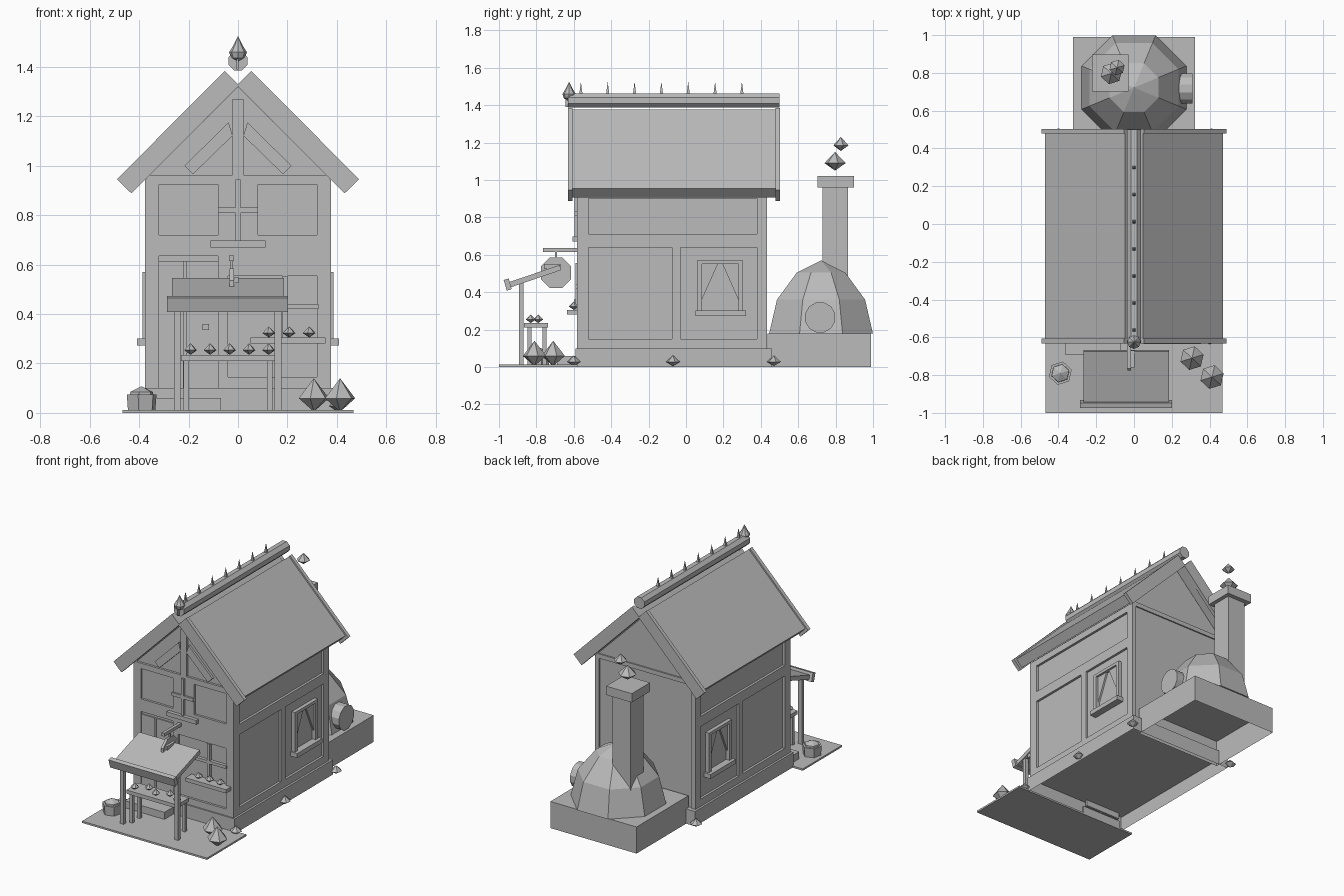
import bpy, bmesh, math
from mathutils import Matrix, Vector

old = bpy.data.objects.get("Cube")
if old:
    bpy.data.objects.remove(old, do_unlink=True)

GREY = (0.5, 0.5, 0.5, 1)
mat = bpy.data.materials.new("plain grey")
mat.use_nodes = True
mat.diffuse_color = GREY
mat.node_tree.nodes["Principled BSDF"].inputs["Base Color"].default_value = GREY


def finish(name, bm):
    bmesh.ops.recalc_face_normals(bm, faces=bm.faces)
    mesh = bpy.data.meshes.new(name)
    bm.to_mesh(mesh)
    bm.free()
    mesh.materials.append(mat)
    ob = bpy.data.objects.new(name, mesh)
    bpy.context.collection.objects.link(ob)
    return ob


def box(name, x0, x1, y0, y1, z0, z1, open_bottom=False):
    bm = bmesh.new()
    size = Matrix.Diagonal((x1 - x0, y1 - y0, z1 - z0, 1))
    mid = Matrix.Translation(((x0 + x1) / 2, (y0 + y1) / 2, (z0 + z1) / 2))
    bmesh.ops.create_cube(bm, size=1, matrix=mid @ size)
    if open_bottom:
        low = [f for f in bm.faces if f.calc_center_median().z < z0 + 0.001]
        bmesh.ops.delete(bm, geom=low, context='FACES_ONLY')
    return finish(name, bm)


def prism(name, points, depth, axis='y'):
    """Extrude a 2D profile: (x, z) along y, or (y, z) along x."""
    bm = bmesh.new()
    a, b = depth
    place = (lambda p, d: (p[0], d, p[1])) if axis == 'y' else (lambda p, d: (d, p[0], p[1]))
    face = bm.faces.new([bm.verts.new(place(p, a)) for p in points])
    ext = bmesh.ops.extrude_face_region(bm, geom=[face])
    shift = Vector((0, b - a, 0)) if axis == 'y' else Vector((b - a, 0, 0))
    bmesh.ops.translate(bm, vec=shift, verts=[v for v in ext["geom"] if isinstance(v, bmesh.types.BMVert)])
    return finish(name, bm)


def lathe(name, rings, centre, sides, turn=0.0):
    """Stack polygon rings of (radius, z); zero radius closes to a point."""
    bm = bmesh.new()
    loops = []
    for r, z in rings:
        count = sides if r else 1
        loops.append([bm.verts.new((centre[0] + r * math.cos(turn + math.tau * i / sides),
                                    centre[1] + r * math.sin(turn + math.tau * i / sides), z))
                      for i in range(count)])
    for lo, hi in zip(loops, loops[1:]):
        for i in range(sides):
            j = (i + 1) % sides
            if len(lo) == 1:
                bm.faces.new((lo[0], hi[j], hi[i]))
            elif len(hi) == 1:
                bm.faces.new((lo[i], lo[j], hi[0]))
            else:
                bm.faces.new((lo[i], lo[j], hi[j], hi[i]))
    for loop in (loops[0], loops[-1]):
        if len(loop) > 1:
            bm.faces.new(loop)
    return finish(name, bm)


def gem(name, x, y, z0, z1, r, sides=6, waist=0.4):
    return lathe(name, [(0, z0), (r, z0 + (z1 - z0) * waist), (0, z1)], (x, y), sides, 0.3)


def disc(name, centre, r, depth, axis, sides=8):
    pts = [(centre[0] + r * math.cos(math.tau * (i + 0.5) / sides),
            centre[1] + r * math.sin(math.tau * (i + 0.5) / sides)) for i in range(sides)]
    return prism(name, pts, depth, axis)


# Ground, plinth and house body
box("ground_plate", -0.468, 0.468, -1, -0.58, 0, 0.012)
box("plinth", -0.39, 0.39, -0.592, 0.46, 0, 0.1, True)
prism("house_body", [(-0.36, 0.1), (0.36, 0.1), (0.36, 0.96), (0, 1.32), (-0.36, 0.96)], (-0.568, 0.425))

# Roof: slabs, verge boards, ridge pole and spikes
for s, side in ((1, "left"), (-1, "right")):
    slab = [(0.047, 1.376), (0.47, 0.953), (0.425, 0.907), (0.001, 1.33)]
    prism(side + "_roof_slab", [(s * x, z) for x, z in slab], (-0.61, 0.48))
    board = [(0.053, 1.384), (0.49, 0.946), (0.431, 0.888), (-0.004, 1.326)]
    for end, d in (("front", (-0.632, -0.606)), ("back", (0.478, 0.503))):
        prism(f"{side}_{end}_verge_board", [(s * x, z) for x, z in board], d)
disc("ridge_pole", (0, 1.424), 0.041, (-0.632, 0.5), 'y')
for i in range(7):
    lathe("ridge_spike", [(0.013, 1.455), (0, 1.525)], (0, -0.562 + 0.1435 * i), 4, math.pi / 4)
lathe("finial_ball", [(0, 1.42), (0.028, 1.437), (0.036, 1.46), (0.02, 1.485), (0, 1.525)], (0, -0.625), 8)
box("finial_peg", -0.007, 0.003, -0.645, -0.625, 1.39, 1.45)

# Timber frame on the side walls, with window, drapes and sill
for s, side in ((1, "left"), (-1, "right")):
    def wall_box(name, y0, y1, z0, z1, inner=0.355, outer=0.376):
        box(f"{side}_{name}", min(s * inner, s * outer), max(s * inner, s * outer), y0, y1, z0, z1)
    for y0, y1 in ((-0.583, -0.52), (0.38, 0.433)):
        wall_box("corner_post", y0, y1, 0.1, 0.945)
    wall_box("middle_post", -0.075, -0.03, 0.1, 0.64)
    for z0, z1 in ((0.1, 0.15), (0.64, 0.71), (0.9, 0.945)):
        wall_box("wall_rail", -0.52, 0.38, z0, z1)
    for y0, y1 in ((0.06, 0.085), (0.28, 0.305)):
        wall_box("window_jamb", y0, y1, 0.3, 0.57, outer=0.386)
    wall_box("window_head", 0.085, 0.28, 0.55, 0.57, outer=0.386)
    wall_box("window_sill", 0.05, 0.32, 0.272, 0.302, outer=0.408)
    for y, mid in ((0.085, 0.17), (0.28, 0.195)):
        prism(side + "_drape", [(y, 0.55), (mid, 0.55), (y, 0.36)], (s * 0.358, s * 0.372), 'x')


# Front timber frame
def front(name, x0, x1, z0, z1, y=-0.583):
    return box(name, x0, x1, y, -0.56, z0, z1)


for s in (1, -1):
    front("front_corner_post", min(s * 0.32, s * 0.376), max(s * 0.32, s * 0.376), 0.1, 0.945)
    brace = [(0.038, 1.176), (0.178, 1.036), (0.217, 1.0), (0.18, 0.965), (0.022, 1.122)]
    brace[1:4] = [(0.217, 1.0), (0.182, 0.966)]
    prism("gable_brace", [(s * x, z) for x, z in brace], (-0.583, -0.56))
front("gable_beam", -0.37, 0.37, 0.925, 0.962)
front("gable_post", -0.022, 0.022, 0.962, 1.27)
front("middle_beam", -0.32, 0.32, 0.635, 0.72)
front("upper_window", -0.08, 0.08, 0.72, 0.925)
front("upper_window_upright", -0.01, 0.01, 0.695, 0.945, -0.595)
front("upper_window_bar", -0.08, 0.08, 0.81, 0.832, -0.595)
front("upper_window_sill", -0.112, 0.112, 0.67, 0.698, -0.607)
front("door_post", -0.08, -0.04, 0.1, 0.635)
front("door_panel", -0.345, -0.08, 0.06, 0.615, -0.576)
front("door_strap", -0.222, -0.207, 0.06, 0.615, -0.583)
front("door_knob", -0.143, -0.118, 0.335, 0.36, -0.598)
front("lower_window_head", -0.04, 0.32, 0.555, 0.635)
front("lower_window_foot", -0.04, 0.32, 0.1, 0.145)
front("lower_window_upright", 0.18, 0.2, 0.305, 0.555, -0.59)
front("lower_window_bar", 0.07, 0.325, 0.42, 0.44, -0.59)
front("window_shelf", 0.05, 0.355, 0.28, 0.305, -0.635)
for x in (0.125, 0.207, 0.288):
    gem("shelf_bun", x, -0.6, 0.305, 0.35, 0.027)
box("door_step", -0.365, -0.068, -0.69, -0.58, 0.01, 0.06)

# Back timber frame
for x in (-0.376, 0.346):
    box("back_corner_post", x, x + 0.03, 0.42, 0.434, 0.1, 0.945)
box("back_beam", -0.37, 0.37, 0.42, 0.434, 0.93, 0.96)

# Hanging sign
box("sign_arm", -0.036, -0.016, -0.765, -0.575, 0.615, 0.637)
box("sign_hanger", -0.03, -0.02, -0.70, -0.69, 0.58, 0.62)
disc("sign_disc", (-0.695, 0.503), 0.088, (-0.034, -0.016), 'x')
roll = box("sign_pointer", -0.02, 0.002, -0.76, -0.67, 0.525, 0.55)

# Market stall with awning, table and goods
prism("awning", [(-0.965, 0.448), (-0.675, 0.545), (-0.668, 0.518), (-0.955, 0.42)], (-0.267, 0.186), 'x')
prism("awning_valance", [(-0.975, 0.465), (-0.948, 0.473), (-0.932, 0.417), (-0.958, 0.408)], (-0.287, 0.202), 'x')
for x in (-0.26, 0.148):
    box("awning_post", x, x + 0.028, -0.893, -0.868, 0.01, 0.45)
box("table_top", -0.23, 0.15, -0.865, -0.738, 0.21, 0.235)
for x in (-0.22, 0.118):
    for y in (-0.847, -0.767):
        box("table_leg", x, x + 0.022, y, y + 0.022, 0.01, 0.21)
for i in range(5):
    gem("table_bun", -0.192 + 0.079 * i, -0.83 + 0.04 * (i % 2), 0.235, 0.282, 0.027)

# Basket, bushes and tufts
lathe("basket", [(0.058, 0.012), (0.063, 0.075)], (-0.39, -0.79), 6, 0.3)
lathe("basket_goods", [(0.05, 0.072), (0.048, 0.085), (0, 0.108)], (-0.39, -0.79), 6, 0.3)
gem("bush", 0.307, -0.71, 0.005, 0.14, 0.064)
gem("bush", 0.413, -0.81, 0.005, 0.14, 0.064)
for x, y in ((0.405, -0.6), (0.4, -0.07), (0.405, 0.47), (-0.405, 0.47)):
    gem("grass_tuft", x, y, 0.005, 0.062, 0.038)

# Oven and chimney
box("oven_base", -0.323, 0.323, 0.435, 0.99, 0, 0.18, True)
lathe("oven_dome", [(0.3, 0.18), (0.255, 0.36), (0.14, 0.505), (0, 0.57)], (0, 0.722), 8, math.pi / 8)
disc("oven_door", (0.717, 0.265), 0.083, (0.2, 0.31), 'x', 12)
box("chimney", -0.193, -0.057, 0.73, 0.867, 0.2, 0.97)
box("chimney_cap", -0.222, -0.03, 0.702, 0.897, 0.96, 1.02)
gem("smoke_puff", -0.12, 0.797, 1.05, 1.15, 0.058)
gem("smoke_puff", -0.09, 0.828, 1.155, 1.23, 0.042)
